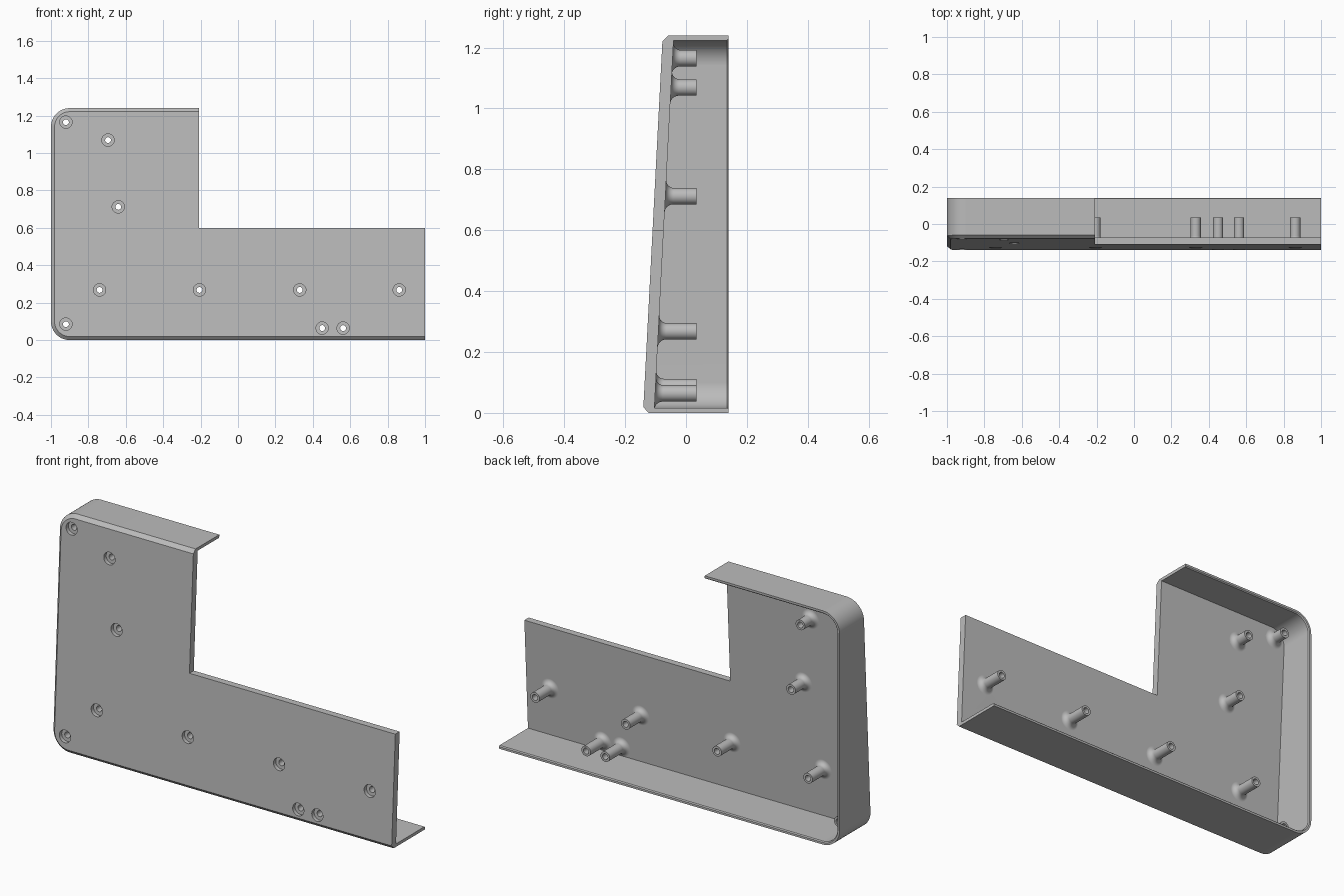
import bpy, bmesh, math

cube = bpy.data.objects.get("Cube")
if cube:
    bpy.data.objects.remove(cube, do_unlink=True)

TOP, NOTCH_X, NOTCH_Z = 1.24, -0.208, 0.6
RADIUS, BACK, WALL = 0.1, 0.14, 0.016
SLOPE = 0.052


def front(z):
    return -0.141 + SLOPE * z


def inner(z):
    return front(z) + 0.0365


grey = bpy.data.materials.new("plain grey")
grey.use_nodes = True
grey.diffuse_color = (0.5, 0.5, 0.5, 1)
grey.node_tree.nodes["Principled BSDF"].inputs["Base Color"].default_value = (0.5, 0.5, 0.5, 1)


def make_object(name, bm):
    bmesh.ops.recalc_face_normals(bm, faces=bm.faces)
    mesh = bpy.data.meshes.new(name)
    bm.to_mesh(mesh)
    bm.free()
    mesh.materials.append(grey)
    ob = bpy.data.objects.new(name, mesh)
    bpy.context.collection.objects.link(ob)
    return ob


def rim_path(inset, steps=12):
    """Open outline: bottom edge, two rounded left corners, top edge."""
    pts = [(1, inset)]
    r = RADIUS - inset
    for cz, start in ((RADIUS, 270), (TOP - RADIUS, 180)):
        for i in range(steps + 1):
            a = math.radians(start - 90 * i / steps)
            pts.append((-1 + RADIUS + r * math.cos(a), cz + r * math.sin(a)))
    return pts + [(NOTCH_X, TOP - inset)]


def build_shell():
    bm = bmesh.new()
    # Wall section from inner floor, over the back rim, to the front chamfer
    section = [(WALL, inner), (WALL, lambda z: BACK - 0.005),
               (WALL - 0.005, lambda z: BACK), (0, lambda z: BACK),
               (0, lambda z: front(z) + 0.018), (0.019, front)]
    rings = [[bm.verts.new((x, depth(z), z)) for x, z in rim_path(inset)]
             for inset, depth in section]
    for a, b in zip(rings, rings[1:]):
        for i in range(len(a) - 1):
            bm.faces.new((a[i], a[i + 1], b[i + 1], b[i]))
    # Stepped plate, closed by its two cut ends and the ledge
    corners = [[bm.verts.new((x, depth(NOTCH_Z), NOTCH_Z)) for x in (NOTCH_X, 1)]
               for depth in (inner, front)]
    bm.faces.new(rings[0] + corners[0])
    bm.faces.new(rings[-1] + corners[1])
    bm.faces.new(corners[0] + corners[1][::-1])
    for end, c in ((0, 1), (-1, 0)):
        bm.faces.new([r[end] for r in rings] + [corners[1][c], corners[0][c]])
    return make_object("corner_shell", bm)


def lathe(bm, x, z, profile, sides=32):
    """Closed solid turned about the y direction; profile is (radius, depth rule)."""
    rings = []
    for r, depth in profile:
        ring = []
        for i in range(sides):
            a = math.tau * i / sides
            pz = z + r * math.sin(a)
            ring.append(bm.verts.new((x + r * math.cos(a), depth(pz), pz)))
        rings.append(ring)
    for a, b in zip(rings, rings[1:]):
        for i in range(sides):
            j = (i + 1) % sides
            bm.faces.new((a[i], a[j], b[j], b[i]))
    bm.faces.new(rings[0])
    bm.faces.new(rings[-1])


def post_profile(r=0.027, fillet=0.026, steps=7):
    """Post with a flared foot that follows the sloping plate."""
    profile = [(r + fillet, lambda z: inner(z) - 0.012)]
    for i in range(steps + 1):
        a = math.pi / 2 * i / steps
        rise = fillet * (1 - math.cos(a))
        profile.append((r + fillet * (1 - math.sin(a)), lambda z, h=rise: inner(z) + h))
    return profile + [(r, lambda z: 0.035)]


# Screw positions
screws = [(-0.92, 1.165), (-0.695, 1.069), (-0.64, 0.712), (-0.74, 0.268),
          (-0.206, 0.268), (0.33, 0.268), (0.862, 0.268),
          (0.45, 0.064), (0.562, 0.064), (-0.92, 0.085)]
bore = [(0.033, lambda z: -0.2), (0.033, lambda z: front(z) + 0.02),
        (0.0155, lambda z: front(z) + 0.02), (0.0155, lambda z: 0.06)]

shell = build_shell()
helpers = []


def add_boolean(name, profile, spots, operation):
    bm = bmesh.new()
    for x, z in spots:
        lathe(bm, x, z, profile)
    helper = make_object(name, bm)
    helper.hide_render = True
    helpers.append(helper)
    mod = shell.modifiers.new(name, 'BOOLEAN')
    mod.operation, mod.object, mod.solver = operation, helper, 'EXACT'


# Posts, then stepped screw holes through each
add_boolean("screw_posts", post_profile(), screws, 'UNION')
add_boolean("screw_holes", bore, screws, 'DIFFERENCE')

# Bake the joined shape and drop the helpers
bpy.context.view_layer.update()
baked = bpy.data.meshes.new_from_object(
    shell.evaluated_get(bpy.context.evaluated_depsgraph_get()))
shell.modifiers.clear()
shell.data = baked
for helper in helpers:
    bpy.data.objects.remove(helper, do_unlink=True)

# Smooth rounded corners and posts, keep the flat faces crisp
bpy.ops.object.select_all(action='DESELECT')
shell.select_set(True)
bpy.context.view_layer.objects.active = shell
bpy.ops.object.shade_smooth_by_angle(angle=math.radians(30))
weighted = shell.modifiers.new("weighted_normals", 'WEIGHTED_NORMAL')
weighted.keep_sharp = True
